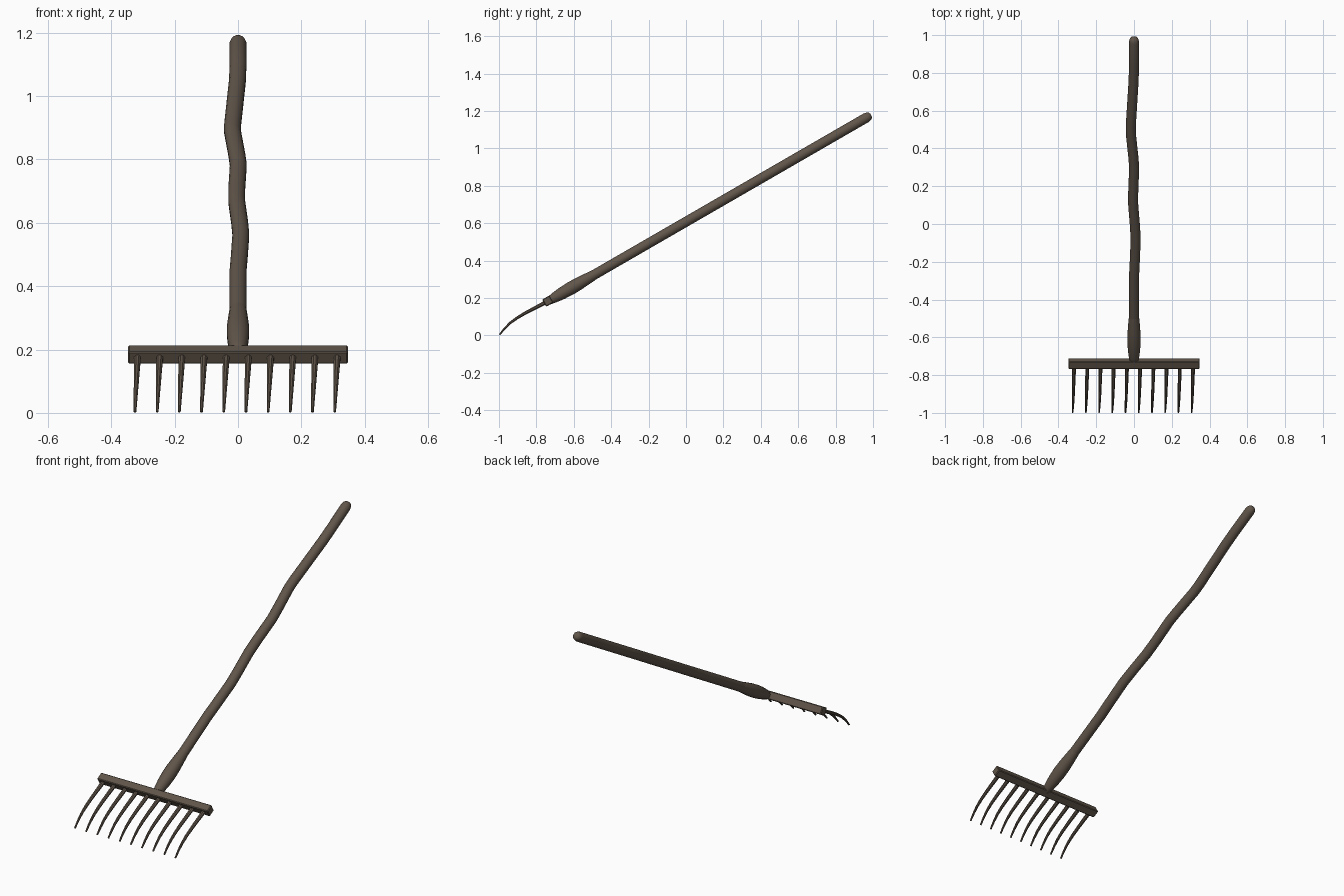
import bpy, bmesh, math
from mathutils import Vector

if "Cube" in bpy.data.objects:
    bpy.data.objects.remove(bpy.data.objects["Cube"])

wood = bpy.data.materials.new("weathered brown")
wood.diffuse_color = (0.118, 0.091, 0.068, 1)
wood.use_nodes = True
wood.node_tree.nodes["Principled BSDF"].inputs["Base Color"].default_value = wood.diffuse_color

SLOPE = math.tan(math.radians(30))
AXIS = Vector((0, math.cos(math.radians(30)), math.sin(math.radians(30))))


def finish(bm, name, angle=40):
    bmesh.ops.recalc_face_normals(bm, faces=bm.faces)
    me = bpy.data.meshes.new(name)
    bm.to_mesh(me)
    bm.free()
    ob = bpy.data.objects.new(name, me)
    bpy.context.collection.objects.link(ob)
    me.materials.append(wood)
    bpy.ops.object.select_all(action='DESELECT')
    ob.select_set(True)
    bpy.context.view_layer.objects.active = ob
    bpy.ops.object.shade_smooth_by_angle(angle=math.radians(angle))
    return ob


def tube(name, points, radii, sides, axis=None):
    """Capped tube through points; rings stand across axis or the local path."""
    bm = bmesh.new()
    rings = []
    for i, p in enumerate(points):
        t = axis or (points[min(i + 1, len(points) - 1)] - points[max(i - 1, 0)]).normalized()
        n = Vector((1, 0, 0)).cross(t).normalized()
        ring = []
        for k in range(sides):
            a = 2 * math.pi * (k + 0.5) / sides
            ring.append(bm.verts.new(p + radii[i] * (Vector((math.cos(a), 0, 0)) + n * math.sin(a))))
        rings.append(ring)
    for r0, r1 in zip(rings, rings[1:]):
        for k in range(sides):
            j = (k + 1) % sides
            bm.faces.new((r0[k], r0[j], r1[j], r1[k]))
    bm.faces.new(rings[0])
    bm.faces.new(rings[-1])
    return finish(bm, name)


def on_axis(x, y):
    return Vector((x, y, 0.608 + y * SLOPE))


# crooked handle with rounded end: x offset, y, radius
handle = [(0, -0.58, 0.027), (0, -0.28, 0.027), (0.004, -0.20, 0.027), (0.009, -0.08, 0.027),
          (0.005, -0.01, 0.027), (-0.004, 0.10, 0.027), (-0.004, 0.17, 0.027),
          (0.001, 0.30, 0.027), (-0.004, 0.36, 0.027), (-0.017, 0.48, 0.027),
          (-0.017, 0.52, 0.027), (-0.002, 0.76, 0.027), (0, 0.84, 0.027),
          (0, 0.963, 0.027), (0, 0.976, 0.024), (0, 0.985, 0.018), (0, 0.989, 0.009)]
tube("handle", [on_axis(x, y) for x, y, r in handle], [r for x, y, r in handle], 16, AXIS)

# swollen socket joining handle and head
socket = [(-0.49, 0.027), (-0.53, 0.031), (-0.58, 0.035), (-0.62, 0.036),
          (-0.665, 0.033), (-0.70, 0.028), (-0.735, 0.021), (-0.745, 0.012)]
tube("socket", [on_axis(0, y) for y, r in socket], [r for y, r in socket], 16, AXIS)

# head bar, tilted square section with softened edges
bm = bmesh.new()
bmesh.ops.create_cube(bm, size=1)
bmesh.ops.scale(bm, vec=(0.694, 0.044, 0.044), verts=bm.verts)
bmesh.ops.bevel(bm, geom=bm.edges[:], offset=0.004, segments=1, affect='EDGES')
bar = finish(bm, "head_bar", 25)
bar.rotation_euler.x = math.radians(30)
bar.location = (0, -0.739, 0.184)

# ten curved, tapering tines
path = [(-0.745, 0.180, 0.0115), (-0.80, 0.151, 0.0105), (-0.85, 0.125, 0.0095),
        (-0.90, 0.096, 0.0085), (-0.94, 0.067, 0.0072), (-0.97, 0.037, 0.006),
        (-0.997, 0.004, 0.0045)]
for i in range(10):
    x = -0.317 + i * 0.07
    pts = [Vector((x - 0.008 * k / 6, y, z)) for k, (y, z, r) in enumerate(path)]
    tube(f"tine_{i + 1}", pts, [r for y, z, r in path], 8)
